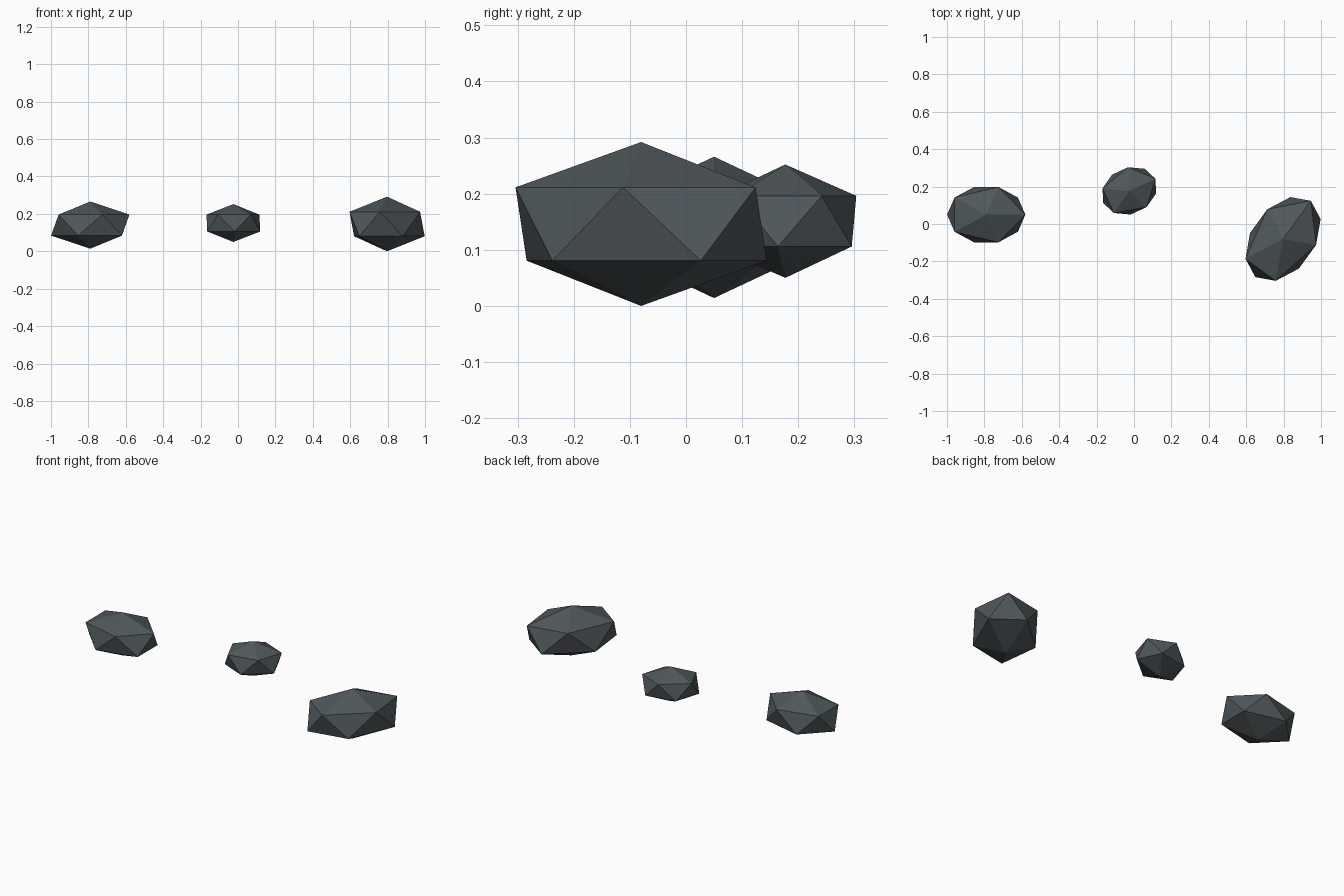
import bpy
from math import radians

cube = bpy.data.objects.get("Cube")
if cube:
    bpy.data.objects.remove(cube, do_unlink=True)

# Dark slate stone
stone = bpy.data.materials.new("dark_slate_stone")
stone.use_nodes = True
colour = (0.078, 0.096, 0.104, 1.0)
stone.diffuse_color = colour
stone.node_tree.nodes["Principled BSDF"].inputs["Base Color"].default_value = colour


def rock(name, centre, scale, turn):
    """Flat-faced boulder: a squashed 20-sided ball turned about the vertical."""
    bpy.ops.mesh.primitive_ico_sphere_add(subdivisions=1, radius=1, location=centre,
                                          rotation=(0, 0, radians(turn)))
    obj = bpy.context.object
    obj.name = name
    obj.scale = scale
    bpy.ops.object.transform_apply(location=False, rotation=False, scale=True)
    bpy.ops.object.shade_flat()
    obj.data.materials.append(stone)
    return obj


# Three separate rocks
rock("right_rock", (-0.79, 0.05, 0.14), (0.234, 0.174, 0.126), 0)
rock("middle_rock", (-0.025, 0.177, 0.151), (0.172, 0.138, 0.101), 25)
rock("left_rock", (0.797, -0.08, 0.146), (0.282, 0.19, 0.146), 54)
